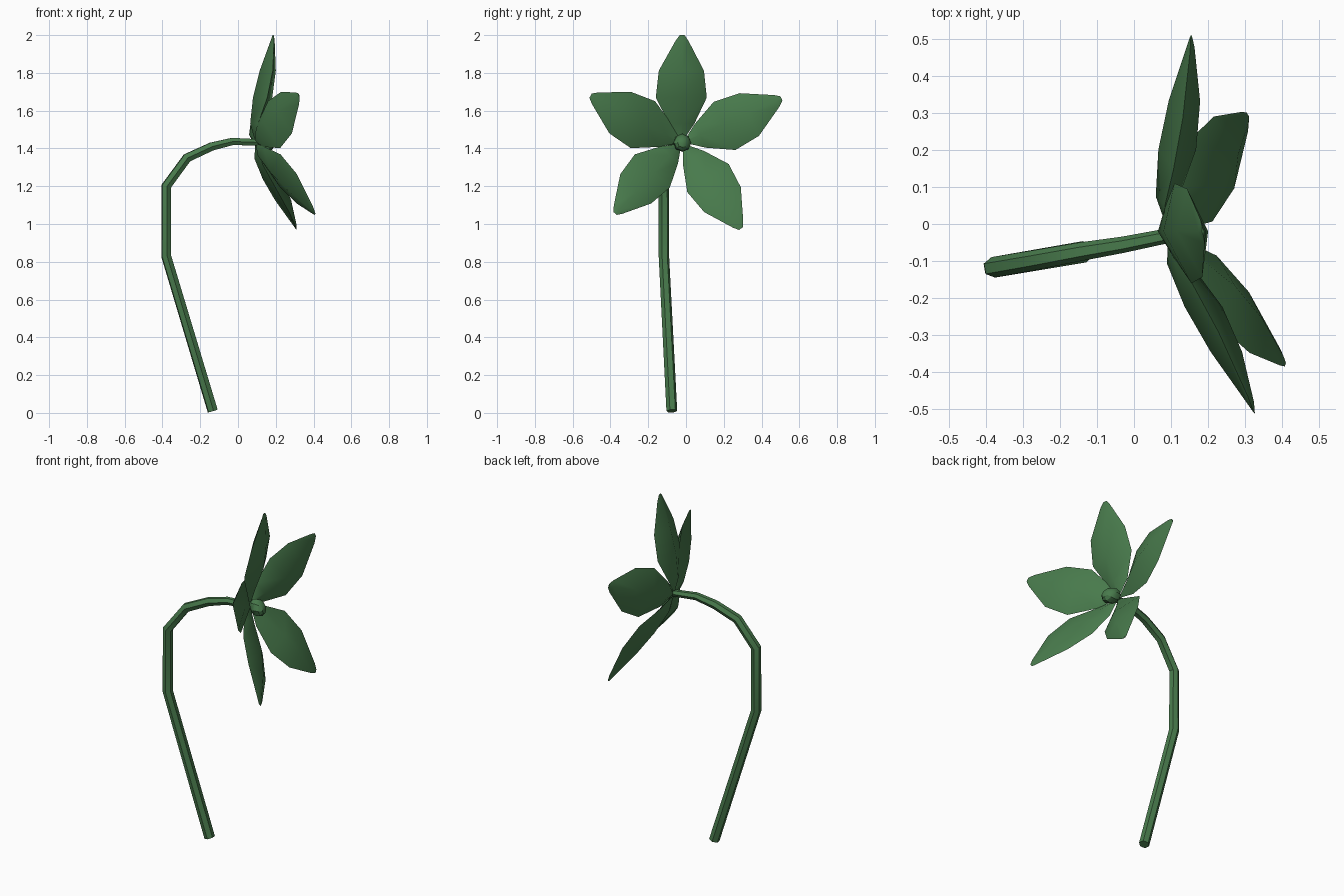
import bpy, bmesh, math
from mathutils import Vector

if "Cube" in bpy.data.objects:
    bpy.data.objects.remove(bpy.data.objects["Cube"])

green = bpy.data.materials.new("leaf_green")
green.diffuse_color = (0.065, 0.195, 0.072, 1)
green.use_nodes = True
green.node_tree.nodes["Principled BSDF"].inputs["Base Color"].default_value = green.diffuse_color
CY, CZ = -0.02, 1.43            # flower centre seen along x


def finish(bm, name, angle=30):
    bmesh.ops.recalc_face_normals(bm, faces=bm.faces)
    me = bpy.data.meshes.new(name)
    bm.to_mesh(me)
    bm.free()
    ob = bpy.data.objects.new(name, me)
    bpy.context.collection.objects.link(ob)
    me.materials.append(green)
    bpy.ops.object.select_all(action='DESELECT')
    ob.select_set(True)
    bpy.context.view_layer.objects.active = ob
    bpy.ops.object.shade_smooth_by_angle(angle=math.radians(angle))
    return ob


def head_point(h, y, z):
    # the flower head leans: depth h is sheared against y and z
    return Vector((h - 0.17 * (y - CY) - 0.17 * (z - CZ), y, z))


def skin(bm, rings):
    # join closed rings into a capped tube
    n = len(rings[0])
    for r0, r1 in zip(rings, rings[1:]):
        for k in range(n):
            bm.faces.new((r0[k], r0[(k + 1) % n], r1[(k + 1) % n], r1[k]))
    bm.faces.new(rings[0])
    bm.faces.new(rings[-1])


# Stem: six-sided tube along a bent path, thinning at the top
path = [(-0.134, -0.075, 0.010), (-0.38, -0.117, 0.83), (-0.38, -0.117, 1.20),
        (-0.27, -0.098, 1.35), (-0.14, -0.074, 1.41), (-0.03, -0.056, 1.437),
        (0.08, -0.034, 1.433), (0.13, -0.024, 1.43)]
radii = [0.029, 0.028, 0.028, 0.027, 0.025, 0.022, 0.02, 0.02]
pts = [Vector(p) for p in path]
side = Vector((-0.17, 0.985, 0))
bm = bmesh.new()
rings = []
for i, p in enumerate(pts):
    a, b = pts[max(i - 1, 0)], pts[min(i + 1, len(pts) - 1)]
    t = ((p - a).normalized() + (b - p).normalized()).normalized()
    s = (side - t * side.dot(t)).normalized()
    u = t.cross(s)
    rings.append([bm.verts.new(p + radii[i] * (s * math.cos(k * math.pi / 3) + u * math.sin(k * math.pi / 3)))
                  for k in range(6)])
skin(bm, rings)
finish(bm, "stem")

# Petals: closed bodies with a diamond cross-section
# rows: (fraction of length, back depth, edge depth, front depth, half width)
rows = [(0.04, 0.090, 0.098, 0.105, 0.012), (0.18, 0.082, 0.112, 0.145, 0.065),
        (0.42, 0.12, 0.172, 0.222, 0.13), (0.67, 0.18, 0.228, 0.265, 0.115),
        (0.95, 0.265, 0.277, 0.286, 0.032), (1.0, 0.280, 0.283, 0.286, 0.012)]
# petals: tip y, tip z, extra width on each side
petals = [(-0.02, 2.0, 0, 0.01), (-0.505, 1.68, 0, 0.02), (-0.375, 1.055, 0.01, -0.015),
          (0.29, 0.975, -0.005, 0.01), (0.505, 1.665, 0.02, 0)]
for n, (ty, tz, left, right) in enumerate(petals):
    dy, dz = ty - CY, tz - CZ
    length = math.hypot(dy, dz)
    dy, dz = dy / length, dz / length
    bm = bmesh.new()
    rings = []
    for f, back, edge, front, w in rows:
        r = f * length
        section = [(back, 0), (edge, w * (1 + right / 0.13)), (front, 0), (edge, -w * (1 + left / 0.13))]
        rings.append([bm.verts.new(head_point(h, CY + dy * r - dz * q, CZ + dz * r + dy * q))
                      for h, q in section])
    skin(bm, rings)
    finish(bm, f"petal_{n + 1}", 55)

# Small round bud in the middle of the flower
bm = bmesh.new()
bmesh.ops.create_uvsphere(bm, u_segments=8, v_segments=6, radius=0.048)
for v in bm.verts:
    x, y, z = v.co
    v.co = head_point(0.145 + z, CY + x, CZ + y)
finish(bm, "flower_centre")
